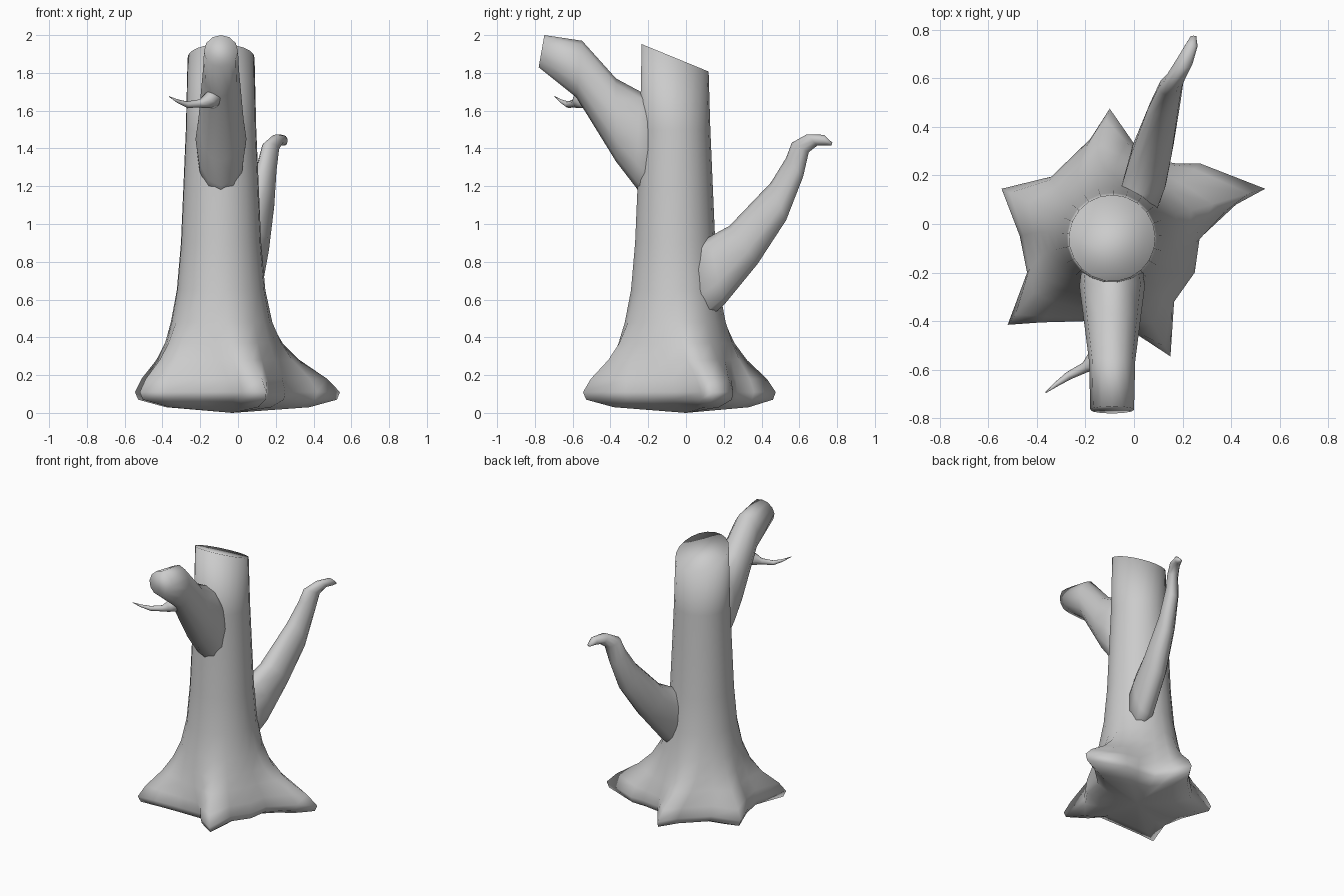
import bpy, bmesh, math
from mathutils import Vector

if "Cube" in bpy.data.objects:
    bpy.data.objects.remove(bpy.data.objects["Cube"])


def skin(name, rings, pole=None):
    """Bridge closed rings of points; cap the far end, and the near end (or join it to a pole)."""
    bm = bmesh.new()
    loops = [[bm.verts.new(p) for p in ring] for ring in rings]
    n = len(loops[0])
    for a, b in zip(loops, loops[1:]):
        for i in range(n):
            j = (i + 1) % n
            bm.faces.new((a[i], a[j], b[j], b[i]))
    bm.faces.new(loops[-1])
    if pole is None:
        bm.faces.new(loops[0][::-1])
    else:
        v = bm.verts.new(pole)
        for i in range(n):
            bm.faces.new((v, loops[0][(i + 1) % n], loops[0][i]))
    bmesh.ops.recalc_face_normals(bm, faces=bm.faces)
    me = bpy.data.meshes.new(name)
    bm.to_mesh(me)
    bm.free()
    for p in me.polygons:
        p.use_smooth = True
    ob = bpy.data.objects.new(name, me)
    bpy.context.collection.objects.link(ob)
    return ob


def limb(name, sections, sides=10):
    """Each section: top point, bottom point, half width across x."""
    rings = []
    for top, bot, w in sections:
        t, b = Vector(top), Vector(bot)
        c, up = (t + b) / 2, (t - b) / 2
        side = Vector((w, 0, 0))
        rings.append([c + up * math.cos(k) + side * math.sin(k)
                      for k in (2 * math.pi * i / sides for i in range(sides))])
    return skin(name, rings)


# Trunk: star-shaped root outline blending upward into a round column
star = [(.54, .145), (.27, .25), (.17, .25), (.04, .27), (-.02, .36), (-.1, .475),
        (-.18, .35), (-.34, .195), (-.545, .145), (-.47, -.05), (-.44, -.2),
        (-.52, -.415), (-.38, -.405), (-.2, -.4), (-.03, -.4), (.02, -.46),
        (.15, -.545), (.165, -.32), (.25, -.2), (.27, -.06), (.42, .08)]
N = len(star)
CX, CY = -.09, -.058
rings = []
for z, s in ((.03, .7), (.07, .97), (.11, 1)):
    rings.append([(x * s, y * s, z) for x, y in star])
# height, column radius, share of star outline
for z, r, f in ((.18, .31, .8), (.28, .29, .4), (.37, .28, .17), (.48, .262, .04),
                (.65, .235, 0), (.9, .213, 0), (1.2, .2, 0), (1.5, .187, 0), (1.88, .178, 0)):
    ring = []
    for i, (x, y) in enumerate(star):
        a = math.radians(20) + 2 * math.pi * i / N
        px, py = CX + r * math.cos(a), CY + r * math.sin(a)
        qx, qy = px + (x - px) * f, py + (y - py) * f
        dz = -.41 * (qy - CY) if z > 1.8 else 0      # slanted cut
        ring.append((qx, qy, z + dz))
    rings.append(ring)
skin("trunk", rings, pole=(-.03, 0, 0))

# Thick sawn branch at the front
X = -.09
limb("front_branch", [
    ((X, -.12, 1.64), (X, -.16, 1.05), .12),
    ((X, -.24, 1.70), (X, -.27, 1.20), .135),
    ((X, -.37, 1.77), (X, -.37, 1.33), .12),
    ((X, -.55, 1.97), (X, -.58, 1.67), .095),
    ((X, -.75, 2.0), (X, -.78, 1.83), .09)], 12)

# Curved branch at the back
limb("back_branch", [
    ((-.02, .0, .88), (.02, .06, .45), .09),
    ((.03, .12, .93), (.05, .20, .57), .095),
    ((.06, .23, .99), (.09, .38, .79), .088),
    ((.11, .45, 1.22), (.14, .53, 1.02), .065),
    ((.14, .53, 1.35), (.165, .62, 1.25), .05),
    ((.155, .56, 1.43), (.19, .65, 1.38), .042),
    ((.205, .64, 1.475), (.21, .695, 1.415), .036),
    ((.235, .73, 1.472), (.235, .735, 1.415), .028),
    ((.245, .775, 1.43), (.245, .77, 1.415), .012)], 10)

# Small twig on the front branch, built as round sections along its path
path = [((-.12, -.53, 1.67), .055), ((-.165, -.565, 1.655), .042), ((-.2, -.59, 1.638), .022),
        ((-.27, -.625, 1.632), .017), ((-.32, -.66, 1.65), .01), ((-.365, -.695, 1.675), .002)]
across = Vector((.5, -.86, 0))
up = Vector((0, 0, 1))
skin("twig", [[Vector(p) + r * (across * math.cos(k) + up * math.sin(k))
               for k in (math.pi * i / 4 for i in range(8))] for p, r in path])
